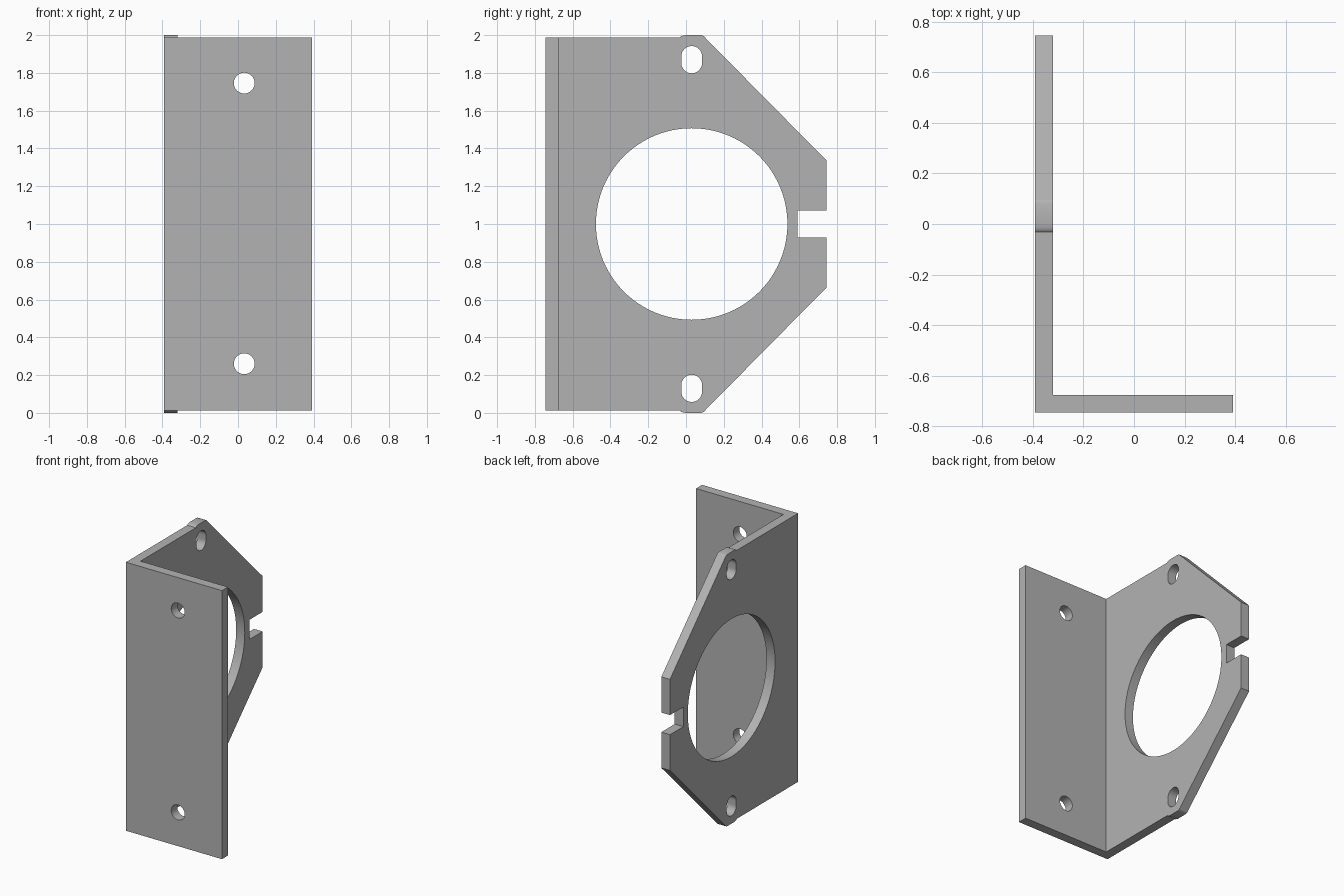
import bpy, bmesh
from math import cos, sin, pi, radians

if "Cube" in bpy.data.objects:
    bpy.data.objects.remove(bpy.data.objects["Cube"], do_unlink=True)

steel = bpy.data.materials.new("grey steel")
steel.use_nodes = True
GREY = (0.45, 0.45, 0.45, 1)
steel.diffuse_color = GREY
steel.node_tree.nodes["Principled BSDF"].inputs["Base Color"].default_value = GREY


def prism(name, points, axis, lo, hi):
    """Extrude a 2D outline along an axis: z takes (x, y), x takes (y, z), y takes (x, z)."""
    place = {"z": lambda a, b, d: (a, b, d),
             "x": lambda a, b, d: (d, a, b),
             "y": lambda a, b, d: (a, d, b)}[axis]
    bm = bmesh.new()
    low = [bm.verts.new(place(a, b, lo)) for a, b in points]
    high = [bm.verts.new(place(a, b, hi)) for a, b in points]
    bm.faces.new(low)
    bm.faces.new(high)
    n = len(points)
    for i in range(n):
        j = (i + 1) % n
        bm.faces.new((low[i], low[j], high[j], high[i]))
    bmesh.ops.recalc_face_normals(bm, faces=bm.faces)
    mesh = bpy.data.meshes.new(name)
    bm.to_mesh(mesh)
    bm.free()
    mesh.materials.append(steel)
    obj = bpy.data.objects.new(name, mesh)
    bpy.context.collection.objects.link(obj)
    return obj


def slot(a, b, r, half=0.0, steps=24):
    """Round hole outline, stretched upright by half on each side."""
    pts = []
    for centre, start in ((half, 0), (-half, pi)):
        last = steps + 1 if half else steps
        pts += [(a + r * cos(start + pi * i / steps),
                 b + centre + r * sin(start + pi * i / steps)) for i in range(last)]
    return pts


def combine(body, tool, operation):
    mod = body.modifiers.new("boolean", "BOOLEAN")
    mod.operation, mod.solver, mod.object = operation, "EXACT", tool
    bpy.context.view_layer.objects.active = body
    bpy.ops.object.modifier_apply(modifier=mod.name)
    bpy.data.objects.remove(tool, do_unlink=True)


# Angle section: front flange and side plate in one piece
X0, X1, Y0, Y1, T = -0.391, 0.391, -0.745, 0.745, 0.07
bracket = prism("angle_bracket",
                [(X0, Y0), (X1, Y0), (X1, Y0 + T), (X0 + T, Y0 + T), (X0 + T, Y1), (X0, Y1)],
                "z", -0.1, 2.1)

# Side outline: raised tips, sloped corners and the rear notch, mirrored about mid height
upper = [(0.59, 0.072), (0.8, 0.072), (0.8, 0.28), (0.745, 0.335), (0.098, 0.982 + 0.008),
         (0.092, 0.996), (0.08, 1.0), (0.0, 1.0), (-0.015, 0.998), (-0.026, 0.994),
         (-0.032, 0.988), (-0.9, 0.988)]
outline = [(y, 1 + h) for y, h in upper] + [(y, 1 - h) for y, h in reversed(upper)]
combine(bracket, prism("side_outline", outline, "x", -1, 1), "INTERSECT")

# Large round opening
combine(bracket, prism("opening_cutter", slot(0.03, 1.0, 0.507, steps=48), "x", -0.5, -0.2),
        "DIFFERENCE")

# Slots in the tips and round holes in the flange
for side in (-1, 1):
    combine(bracket, prism("slot_cutter", slot(0.03, 1 + side * 0.87, 0.055, 0.017), "x", -0.5, -0.2),
            "DIFFERENCE")
    combine(bracket, prism("hole_cutter", slot(0.033, 1.003 + side * 0.743, 0.055), "y", -0.9, -0.6),
            "DIFFERENCE")

# Smooth hole walls, crisp edges elsewhere
bpy.ops.object.select_all(action="DESELECT")
bracket.select_set(True)
bpy.context.view_layer.objects.active = bracket
bpy.ops.object.shade_smooth_by_angle(angle=radians(30))
